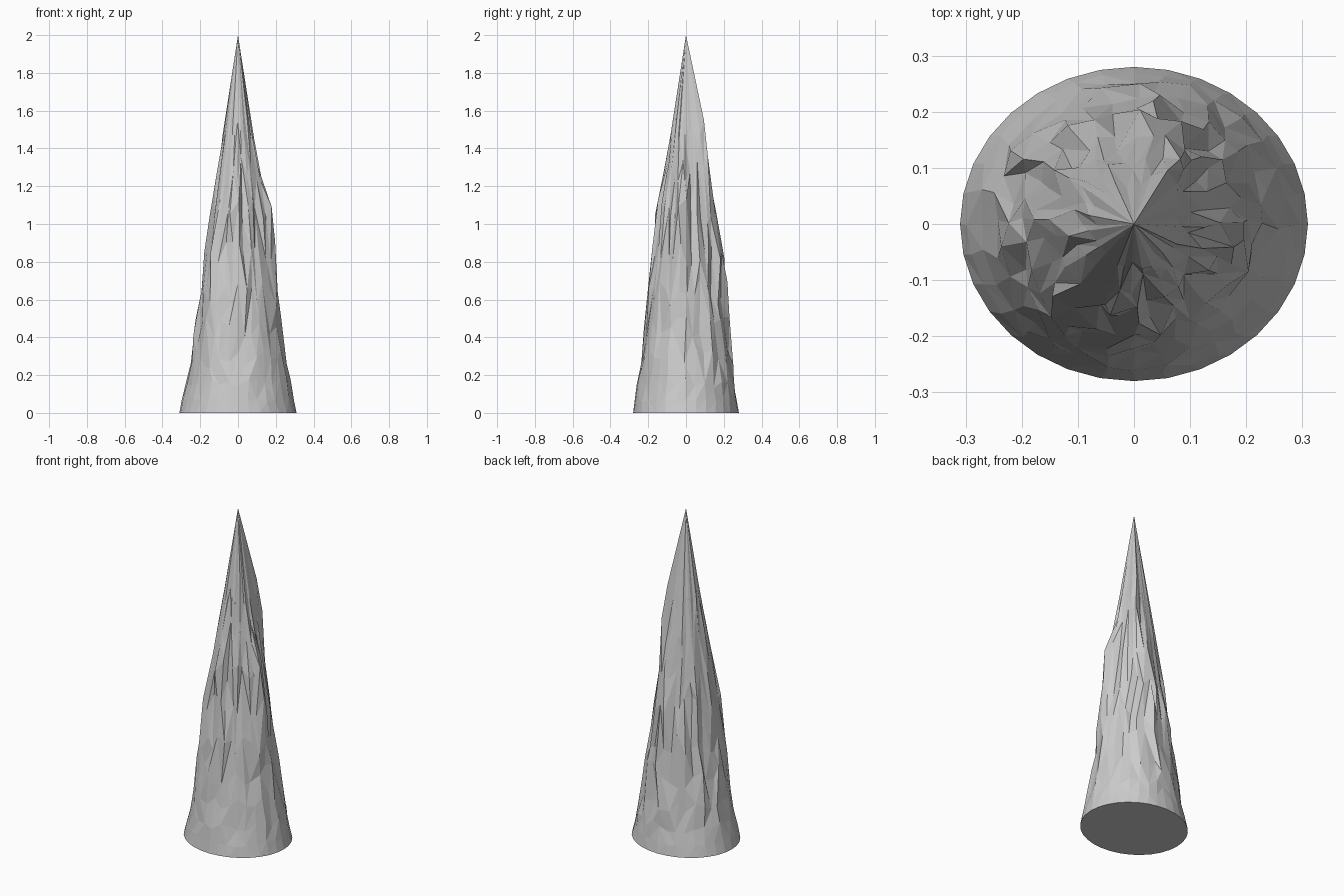
import bpy, bmesh, math, random

if "Cube" in bpy.data.objects:
    bpy.data.objects.remove(bpy.data.objects["Cube"])

random.seed(7)
SIDES = 32
RX, RY, HEIGHT = 0.31, 0.28, 2.0

# Mean height and radius scale of each ring, with its roughness
RINGS = [(0.0, 0.0), (0.07, 0.02), (0.16, 0.05), (0.29, 0.09), (0.45, 0.11),
         (0.64, 0.13), (0.85, 0.14), (1.07, 0.14), (1.29, 0.13), (1.5, 0.11)]
PROFILE = [(0.0, 1.0), (0.08, 0.955), (0.2, 0.89), (0.4, 0.79), (0.6, 0.70),
           (0.8, 0.615), (1.1, 0.465), (1.5, 0.26), (2.0, 0.0)]

# Protruding rock ridges: tip x, y, z, angular width, rise below, fall above
RIDGES = [(0.185, -0.04, 1.08, 0.40, 0.75, 0.28), (0.05, 0.222, 0.80, 0.42, 0.45, 0.75),
          (0.085, 0.112, 1.50, 0.40, 0.6, 0.5), (-0.165, -0.15, 0.76, 0.35, 0.4, 0.5),
          (-0.03, -0.158, 1.15, 0.35, 0.5, 0.3)]


def profile(z):
    for (z0, r0), (z1, r1) in zip(PROFILE, PROFILE[1:]):
        if z <= z1:
            return r0 + (r1 - r0) * (z - z0) / (z1 - z0)
    return 0.0


def cone_radius(a, z):
    oval = max(0.0, 1 - z / 0.6)
    rx, ry = 0.295 + 0.015 * oval, 0.295 - 0.015 * oval
    return profile(z) / math.hypot(math.cos(a) / rx, math.sin(a) / ry)


def radius(a, z):
    r = cone_radius(a, z)
    extra = 0.0
    for x, y, tz, width, below, above in RIDGES:
        ta = math.atan2(y, x)
        da = abs((a - ta + math.pi) % math.tau - math.pi) / width
        dz = (tz - z) / below if z < tz else (z - tz) / above
        lift = math.hypot(x, y) - cone_radius(ta, tz)
        extra = max(extra, lift * max(0, 1 - da) * max(0, 1 - dz))
    return r + extra


# Craggy rock spire: jagged rings joined to a single sharp tip
bm = bmesh.new()
rings = []
for k, (zm, rough) in enumerate(RINGS):
    ring = []
    for i in range(SIDES):
        a = math.tau * i / SIDES
        if k == 0:
            ring.append(bm.verts.new((RX * math.cos(a), RY * math.sin(a), 0)))
            continue
        a += random.uniform(-0.06, 0.06) * min(1, rough * 12)
        z = zm + random.uniform(-0.55, 0.55) * rough
        r = radius(a, z) * (1 + random.uniform(-0.75, 0.25) * rough)
        ring.append(bm.verts.new((r * math.cos(a), r * math.sin(a), z)))
    rings.append(ring)

tip = bm.verts.new((0, 0, HEIGHT))
bm.faces.new(list(reversed(rings[0])))
for lo, hi in zip(rings, rings[1:]):
    for i in range(SIDES):
        j = (i + 1) % SIDES
        if random.random() < 0.5:
            bm.faces.new((lo[i], lo[j], hi[j]))
            bm.faces.new((lo[i], hi[j], hi[i]))
        else:
            bm.faces.new((lo[i], lo[j], hi[i]))
            bm.faces.new((lo[j], hi[j], hi[i]))
for i in range(SIDES):
    bm.faces.new((rings[-1][i], rings[-1][(i + 1) % SIDES], tip))

bmesh.ops.recalc_face_normals(bm, faces=bm.faces[:])
mesh = bpy.data.meshes.new("rock_spire")
bm.to_mesh(mesh)
bm.free()
bpy.context.collection.objects.link(bpy.data.objects.new("rock_spire", mesh))
